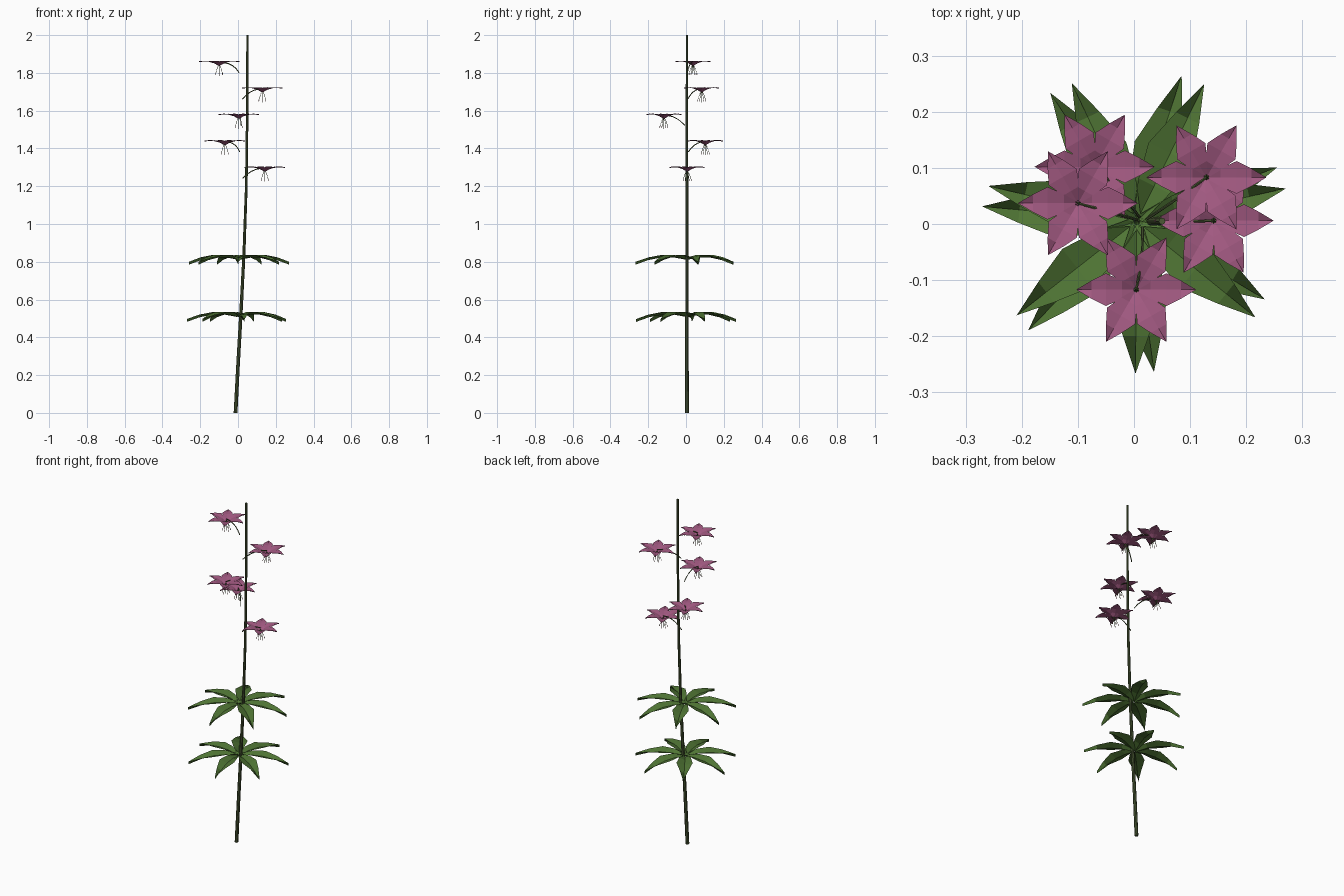
import bpy, bmesh, math
from mathutils import Vector

if "Cube" in bpy.data.objects:
    bpy.data.objects.remove(bpy.data.objects["Cube"])


def material(name, rgb):
    m = bpy.data.materials.new(name)
    m.diffuse_color = (*rgb, 1)
    m.use_nodes = True
    m.node_tree.nodes["Principled BSDF"].inputs["Base Color"].default_value = m.diffuse_color
    return m


STEM = material("stem_green", (0.07, 0.10, 0.035))
LEAF = material("leaf_green", (0.08, 0.18, 0.035))
PETAL = material("petal_pink", (0.36, 0.10, 0.22))
ANTHER = material("anther_brown", (0.16, 0.05, 0.05))


def finish(bm, name, mat):
    me = bpy.data.meshes.new(name)
    bm.to_mesh(me)
    bm.free()
    ob = bpy.data.objects.new(name, me)
    me.materials.append(mat)
    bpy.context.collection.objects.link(ob)
    return ob


def tube(bm, path, radii, sides):
    """Sweep a ring of the given radii along a path and cap both ends."""
    pts = [Vector(p) for p in path]
    rings = []
    for i, p in enumerate(pts):
        d = (pts[min(i + 1, len(pts) - 1)] - pts[max(i - 1, 0)]).normalized()
        ref = Vector((0, 1, 0)) if abs(d.y) < 0.8 else Vector((1, 0, 0))
        u = d.cross(ref).normalized()
        v = d.cross(u)
        rings.append([bm.verts.new(p + radii[i] * (u * math.cos(a) + v * math.sin(a)))
                      for a in (math.tau * k / sides for k in range(sides))])
    for a, b in zip(rings, rings[1:]):
        for k in range(sides):
            n = (k + 1) % sides
            bm.faces.new((a[k], a[n], b[n], b[k]))
    bm.faces.new(rings[0][::-1])
    bm.faces.new(rings[-1])


def blade(bm, centre, angle, rows, tip):
    """V-folded blade: rows of (radius, half width, mid z, edge z), closed at a
    tip (radius, mid z, edge z) where both edges meet above the midrib."""
    c, s = math.cos(angle), math.sin(angle)

    def vert(r, w, z):
        return bm.verts.new(Vector(centre) + Vector((r * c - w * s, r * s + w * c, z)))

    strips = [(vert(r, -w, ze), vert(r, 0, zm), vert(r, w, ze)) for r, w, zm, ze in rows]
    top = vert(tip[0], 0, tip[2])
    strips.append((top, vert(tip[0], 0, tip[1]), top))
    for a, b in zip(strips, strips[1:]):
        bm.faces.new((a[0], b[0], b[1], a[1]))
        bm.faces.new((a[1], b[1], b[2], a[2]))


# Leaning main stem
bm = bmesh.new()
Y = 0.005
tube(bm, [(-0.013, Y, 0), (0.0, Y, 0.25), (0.014, Y, 0.5), (0.031, Y, 0.83),
          (0.044, Y, 1.2), (0.049, Y, 1.6), (0.05, Y, 2.0)],
     [0.010, 0.0095, 0.009, 0.008, 0.007, 0.0065, 0.006], 8)
finish(bm, "stem", STEM)

# Two whorls of seven arching, channelled leaves
LEAF_ROWS = [(0.004, 0.010, -0.014, -0.002), (0.07, 0.031, -0.002, 0.011),
             (0.135, 0.043, -0.002, 0.011), (0.205, 0.023, -0.016, -0.002)]
for name, centre, turn in (("lower_leaf_whorl", (0.0, 0.006, 0.522), 277.5),
                           ("upper_leaf_whorl", (0.005, 0.005, 0.825), 269.5)):
    bm = bmesh.new()
    for k in range(7):
        blade(bm, centre, math.radians(turn) + math.tau * k / 7, LEAF_ROWS,
              (0.272, -0.040, -0.025))
    finish(bm, name, LEAF)

# Five flowers, each with stalk, six petals and hanging stamens
PETAL_ROWS = [(0.004, 0.004, -0.022, -0.019), (0.025, 0.016, -0.010, -0.006),
              (0.054, 0.029, -0.001, 0.003), (0.08, 0.016, 0.000, 0.004)]
FLOWERS = [(0.142, 0.006, 1.30), (-0.070, 0.102, 1.44), (0.004, -0.117, 1.58),
           (0.129, 0.083, 1.72), (-0.100, 0.037, 1.86)]
for n, f in enumerate(FLOWERS, 1):
    x, y, z = f
    # curved flower stalk
    r = math.hypot(x, y)
    start = Vector((0.015 + 0.01 * x / r, 0.004 + 0.01 * y / r, z - 0.058))
    ctrl = Vector((0.015 + 0.45 * x, 0.5 * y, z))
    end = Vector((x, y, z - 0.006))
    path = [(1 - t) ** 2 * start + 2 * t * (1 - t) * ctrl + t * t * end
            for t in (i / 5 for i in range(6))]
    bm = bmesh.new()
    tube(bm, path, [0.0026] * 6, 6)
    finish(bm, f"flower_stalk_{n}", STEM)

    # star of petals with sunken throat
    bm = bmesh.new()
    for k in range(6):
        blade(bm, f, math.tau * k / 6, PETAL_ROWS, (0.107, -0.003, 0.002))
    finish(bm, f"petals_{n}", PETAL)

    # stamens and central pistil
    fil, anth = bmesh.new(), bmesh.new()
    base = Vector((x, y, z - 0.012))
    for k in range(6):
        a = math.tau * k / 6 + math.radians(30)
        out = Vector((math.cos(a), math.sin(a), 0))
        tip = base + out * 0.021 + Vector((0, 0, -0.052))
        tube(fil, [base, base + out * 0.011 + Vector((0, 0, -0.022)), tip], [0.0011] * 3, 4)
        tube(anth, [tip + Vector((0, 0, 0.003)), tip, tip - Vector((0, 0, 0.008))],
             [0.001, 0.002, 0.001], 4)
    tube(fil, [base, base - Vector((0, 0, 0.064))], [0.0018, 0.0012], 5)
    finish(fil, f"stamens_{n}", STEM)
    finish(anth, f"anthers_{n}", ANTHER)
